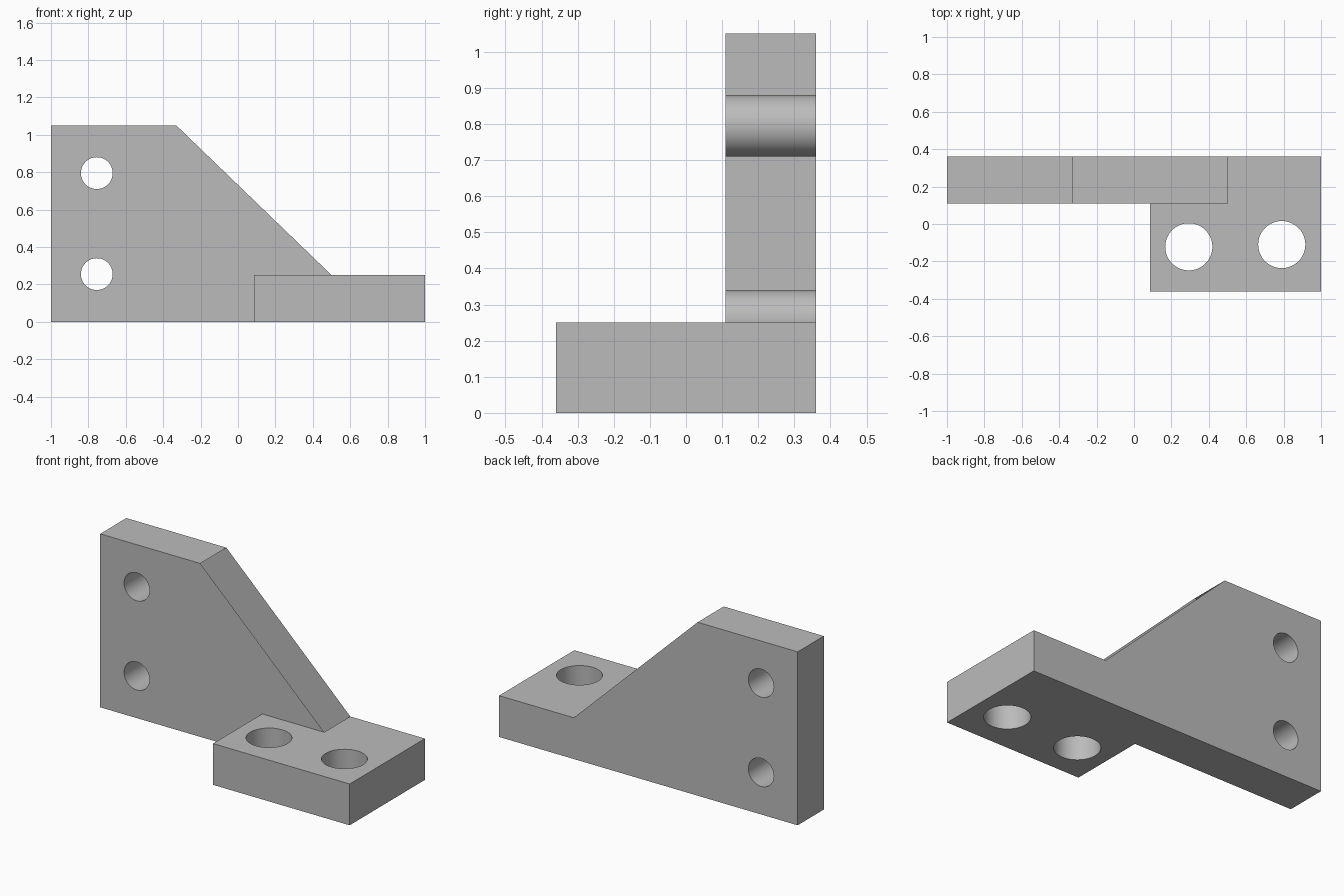
import bpy, bmesh
from mathutils import Matrix, Vector

cube = bpy.data.objects.get("Cube")
if cube:
    bpy.data.objects.remove(cube, do_unlink=True)

THICK = 0.25
Y_FRONT, Y_FACE, Y_BACK = -0.36, 0.11, 0.36
FOOT_X, SLOPE_X = 0.085, 0.5

grey = bpy.data.materials.new("plain grey")
grey.use_nodes = True
color = (0.5, 0.5, 0.5, 1)
grey.diffuse_color = color
grey.node_tree.nodes["Principled BSDF"].inputs["Base Color"].default_value = color


def add_object(name, bm):
    bmesh.ops.recalc_face_normals(bm, faces=bm.faces)
    mesh = bpy.data.meshes.new(name)
    bm.to_mesh(mesh)
    bm.free()
    obj = bpy.data.objects.new(name, mesh)
    bpy.context.collection.objects.link(obj)
    mesh.materials.append(grey)
    return obj


def extrude_profile(bm, profile, y0, y1):
    """Solid from an x-z outline between two depths."""
    face = bm.faces.new([bm.verts.new((x, y0, z)) for x, z in profile])
    new = bmesh.ops.extrude_face_region(bm, geom=[face], use_keep_orig=True)["geom"]
    verts = [v for v in new if isinstance(v, bmesh.types.BMVert)]
    bmesh.ops.translate(bm, verts=verts, vec=(0, y1 - y0, 0))


# Upright gusset plate and foot block, fused into one solid
web = [(-1, 0), (FOOT_X, 0), (FOOT_X, THICK), (SLOPE_X, THICK), (-0.33, 1.05), (-1, 1.05)]
foot = [(FOOT_X, 0), (1, 0), (1, THICK), (SLOPE_X, THICK), (FOOT_X, THICK)]
bm = bmesh.new()
extrude_profile(bm, web, Y_FACE, Y_BACK)
extrude_profile(bm, foot, Y_FACE, Y_BACK)
extrude_profile(bm, foot, Y_FRONT, Y_FACE)
bmesh.ops.remove_doubles(bm, verts=bm.verts, dist=0.0001)

# Remove the inner walls where the pieces meet, then merge flat neighbours
def is_inner(face):
    c = face.calc_center_median()
    on_side = abs(c.x - FOOT_X) < 0.001 and c.y > Y_FACE
    on_front = abs(c.y - Y_FACE) < 0.001 and c.x > SLOPE_X - 0.1
    return on_side or on_front or (abs(c.z - THICK) < 0.001 and c.y > Y_FACE and c.x < SLOPE_X)

bmesh.ops.delete(bm, geom=[f for f in bm.faces if is_inner(f)], context="FACES")
bmesh.ops.dissolve_limit(bm, angle_limit=0.01, verts=bm.verts, edges=bm.edges)
bracket = add_object("bracket", bm)


# Bolt holes
def drill(name, center, radius, upright):
    bm = bmesh.new()
    turn = Matrix() if upright else Matrix.Rotation(1.5707963, 4, "X")
    bmesh.ops.create_cone(bm, cap_ends=True, segments=64, radius1=radius, radius2=radius,
                          depth=0.5, matrix=Matrix.Translation(Vector(center)) @ turn)
    cutter = add_object(name, bm)
    cutter.hide_render = True
    cut = bracket.modifiers.new(name, "BOOLEAN")
    cut.operation = "DIFFERENCE"
    cut.solver = "EXACT"
    cut.object = cutter
    return cutter


y_mid, z_mid = (Y_FACE + Y_BACK) / 2, THICK / 2
cutters = [drill("wall_hole_cutter", (-0.755, y_mid, z), 0.085, False) for z in (0.255, 0.795)]
cutters += [drill("foot_hole_cutter", (x, y, z_mid), 0.126, True)
            for x, y in ((0.293, -0.122), (0.79, -0.11))]

# Apply the cuts and drop the cutters
bpy.context.view_layer.objects.active = bracket
bracket.select_set(True)
for modifier in list(bracket.modifiers):
    bpy.ops.object.modifier_apply(modifier=modifier.name)
for cutter in cutters:
    bpy.data.objects.remove(cutter, do_unlink=True)
bpy.ops.object.select_all(action="DESELECT")
bracket.select_set(True)
bpy.ops.object.shade_smooth_by_angle(angle=0.5)
